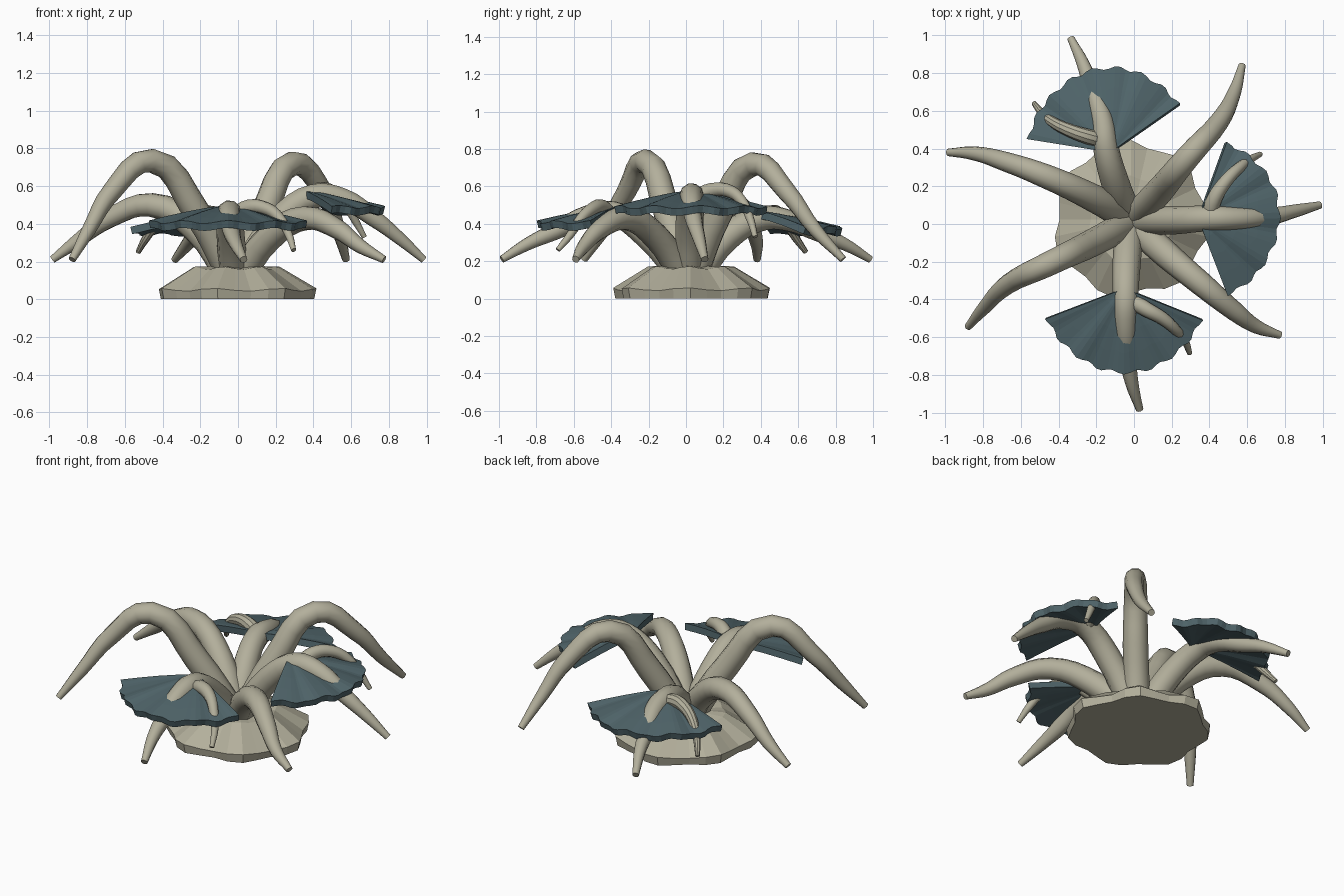
import bpy, bmesh
from math import sin, cos, pi, radians

if "Cube" in bpy.data.objects:
    bpy.data.objects.remove(bpy.data.objects["Cube"])


def material(name, rgb):
    m = bpy.data.materials.new(name)
    m.diffuse_color = (*rgb, 1)
    m.use_nodes = True
    m.node_tree.nodes["Principled BSDF"].inputs["Base Color"].default_value = m.diffuse_color
    return m


STONE = material("pale_coral", (0.45, 0.43, 0.33))
PLATE = material("plate_blue", (0.08, 0.13, 0.145))


def mesh_object(name, bm, mat):
    bmesh.ops.recalc_face_normals(bm, faces=bm.faces[:])
    me = bpy.data.meshes.new(name)
    bm.to_mesh(me)
    bm.free()
    ob = bpy.data.objects.new(name, me)
    bpy.context.collection.objects.link(ob)
    me.materials.append(mat)
    return ob


def tapered_branch(name, pts, r0, r1, power=1.6):
    """Round tube through the points, thinning towards the tip."""
    cu = bpy.data.curves.new(name, 'CURVE')
    cu.dimensions = '3D'
    cu.bevel_depth = 1.0
    cu.bevel_resolution = 3
    cu.resolution_u = 4
    cu.use_fill_caps = True
    sp = cu.splines.new('BEZIER')
    sp.bezier_points.add(len(pts) - 1)
    for i, (bp, co) in enumerate(zip(sp.bezier_points, pts)):
        bp.co = co
        bp.handle_left_type = bp.handle_right_type = 'AUTO'
        bp.radius = r0 + (r1 - r0) * (i / (len(pts) - 1)) ** power
    cu.materials.append(STONE)
    ob = bpy.data.objects.new(name, cu)
    bpy.context.collection.objects.link(ob)
    bpy.ops.object.select_all(action='DESELECT')
    ob.select_set(True)
    bpy.context.view_layer.objects.active = ob
    bpy.ops.object.convert(target='MESH')
    bpy.ops.object.shade_smooth_by_angle(angle=radians(40))


def fan_plate(name, apex, a0, a1, radius, phase):
    """Scalloped fan that slopes down from its apex."""
    bm = bmesh.new()
    n, rings = 36, 4
    ax, ay, az = apex
    centre = bm.verts.new(apex)
    prev = None
    for i in range(n + 1):
        t = i / n
        a = radians(a0 + (a1 - a0) * t)
        edge = radius * (0.975 + 0.022 * cos(2 * pi * 8 * t) + 0.012 * cos(9 * t + phase))
        col = []
        for k in range(1, rings + 1):
            f = k / rings
            z = az - 0.09 * f ** 1.3 + 0.008 * f * sin(2 * pi * 4 * t + phase)
            col.append(bm.verts.new((ax + edge * f * cos(a), ay + edge * f * sin(a), z)))
        if prev:
            bm.faces.new((centre, prev[0], col[0]))
            for k in range(rings - 1):
                bm.faces.new((prev[k], prev[k + 1], col[k + 1], col[k]))
        prev = col
    ob = mesh_object(name, bm, PLATE)
    mod = ob.modifiers.new("thickness", 'SOLIDIFY')
    mod.thickness = 0.04
    mod.offset = 0
    bpy.context.view_layer.objects.active = ob
    bpy.ops.object.shade_smooth_by_angle(angle=radians(30))


# lobed foot
bm = bmesh.new()
SEG = 28
loops = []
for r, z, lobe in ((0.395, 0.0, 0.022), (0.405, 0.05, 0.024), (0.225, 0.165, 0.01)):
    ring = []
    for i in range(SEG):
        a = 2 * pi * i / SEG
        rr = r + lobe * cos(7 * a + 0.4) + 0.3 * lobe * cos(3 * a + 1)
        zz = z + (0.008 * cos(7 * a + 0.4) if z else 0)
        ring.append(bm.verts.new((-0.015 + rr * cos(a), 0.025 + rr * sin(a), zz)))
    loops.append(ring)
for lo, hi in zip(loops, loops[1:]):
    for i in range(SEG):
        j = (i + 1) % SEG
        bm.faces.new((lo[i], lo[j], hi[j], hi[i]))
bm.faces.new(loops[0][::-1])
top = bm.verts.new((-0.015, 0.025, 0.18))
for i in range(SEG):
    bm.faces.new((loops[-1][i], loops[-1][(i + 1) % SEG], top))
mesh_object("foot", bm, STONE)

# main branches
branches = {
    "tall_branch_left": [(-.02, .01, .1), (-.22, -.1, .46), (-.46, -.215, .735),
                         (-.67, -.32, .57), (-.79, -.44, .37), (-.88, -.545, .21)],
    "tall_branch_back": [(0, .03, .1), (.14, .18, .46), (.29, .36, .72),
                         (.45, .54, .57), (.53, .69, .37), (.573, .84, .21)],
    "low_branch_left": [(-.03, .03, .1), (-.22, .14, .37), (-.46, .25, .5),
                        (-.68, .33, .43), (-.85, .375, .31), (-.985, .38, .21)],
    "low_branch_front": [(0, 0, .1), (.17, -.16, .33), (.36, -.32, .43),
                         (.53, -.46, .37), (.65, -.545, .28), (.775, -.59, .21)],
    "plate_branch_right": [(0, .02, .1), (.22, .02, .42), (.4, .03, .545), (.56, .03, .53),
                           (.72, .04, .43), (.86, .07, .32), (.985, .1, .21)],
    "plate_branch_front": [(-.02, 0, .1), (-.04, -.22, .35), (-.045, -.39, .455), (-.045, -.53, .44),
                           (-.035, -.7, .36), (-.01, -.85, .29), (.03, -.985, .21)],
    "plate_branch_back": [(-.03, .04, .1), (-.1, .22, .33), (-.15, .41, .43), (-.165, .54, .42),
                          (-.22, .71, .35), (-.27, .85, .29), (-.335, .985, .21)],
}
for name, pts in branches.items():
    tapered_branch(name, pts, 0.078, 0.02)

# side twigs
twigs = {
    "twig_right": [(.4, .05, .54), (.43, .14, .58), (.49, .23, .575), (.56, .3, .52), (.62, .345, .42), (.67, .37, .33)],
    "twig_front": [(-.02, -.4, .44), (.06, -.45, .49), (.15, -.5, .48), (.22, -.56, .43), (.27, -.62, .34), (.295, -.685, .26)],
    "twig_back": [(-.15, .44, .41), (-.25, .465, .46), (-.35, .5, .45), (-.43, .54, .4), (-.49, .59, .32), (-.53, .64, .25)],
}
for name, pts in twigs.items():
    tapered_branch(name, pts, 0.044, 0.014, 1.3)

# fan plates
fan_plate("plate_right", (.34, .03, .56), -69, 70, 0.435, 0.5)
fan_plate("plate_front", (-.05, -.34, .48), 201, 338, 0.45, 1.5)
fan_plate("plate_back", (-.12, .38, .45), 35, 171, 0.45, 2.6)
